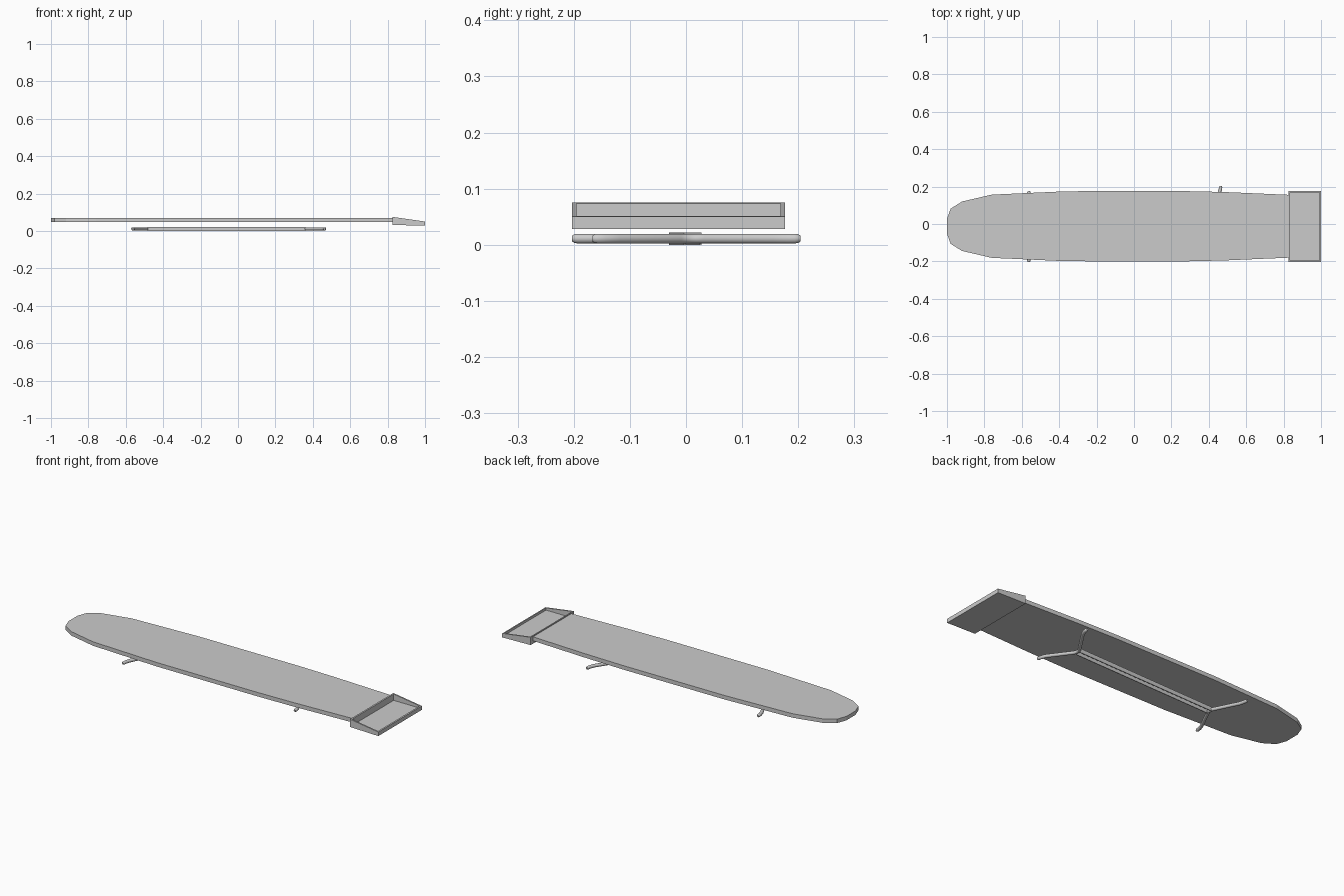
import bpy, bmesh, math
from mathutils import Vector

if "Cube" in bpy.data.objects:
    bpy.data.objects.remove(bpy.data.objects["Cube"])

CY = -0.012   # board centre line in y


def new_object(name, bm):
    bmesh.ops.recalc_face_normals(bm, faces=bm.faces)
    mesh = bpy.data.meshes.new(name)
    bm.to_mesh(mesh)
    bm.free()
    ob = bpy.data.objects.new(name, mesh)
    bpy.context.collection.objects.link(ob)
    return ob


def extrude_face(bm, points, offset):
    face = bm.faces.new([bm.verts.new(p) for p in points])
    res = bmesh.ops.extrude_face_region(bm, geom=[face])
    # keep the starting face as the opposite cap
    moved = [g for g in res["geom"] if isinstance(g, bmesh.types.BMVert)]
    bmesh.ops.translate(bm, verts=moved, vec=offset)
    caps = [g for g in res["geom"] if isinstance(g, bmesh.types.BMFace)]
    return caps[0]


# Board: half outline (x, half width) mirrored about the centre line
half = [(-1.0, 0.04), (-0.98, 0.094), (-0.92, 0.132), (-0.76, 0.169),
        (-0.36, 0.187), (0.26, 0.188), (0.48, 0.183), (0.828, 0.168)]
outline = [(x, CY + w, 0.048) for x, w in half]
outline += [(x, CY - w, 0.048) for x, w in reversed(half)]
bm = bmesh.new()
extrude_face(bm, outline, (0, 0, 0.022))
new_object("board", bm)

# End tray: wedge with a recessed top
bm = bmesh.new()
wedge = [(0.826, -0.203, 0.032), (1.0, -0.203, 0.028),
         (1.0, -0.203, 0.05), (0.826, -0.203, 0.075)]
extrude_face(bm, wedge, (0, 0.379, 0))
bmesh.ops.recalc_face_normals(bm, faces=bm.faces)
top = max(bm.faces, key=lambda f: f.normal.z)
bmesh.ops.inset_region(bm, faces=[top], thickness=0.011)
pocket = bmesh.ops.extrude_face_region(bm, geom=[top])
bmesh.ops.delete(bm, geom=[top], context='FACES')
for v in pocket["geom"]:
    if isinstance(v, bmesh.types.BMVert):
        v.co.z = 0.039
new_object("end_tray", bm)


# Forked feet: bent round tubes with softened ends
def foot(name, node, ends):
    cu = bpy.data.curves.new(name, 'CURVE')
    cu.dimensions = '3D'
    cu.bevel_depth = 0.009
    cu.bevel_resolution = 3
    cu.use_fill_caps = True
    nx, ny = node
    path = []
    for i, (ex, ey) in enumerate(ends):
        s = 1 if ey > ny else -1
        dx = ex - nx
        side = [(ex, ey, 0.6), (ex, ey - s * 0.004, 0.9), (ex, ey - s * 0.01, 1),
                (ex - 0.02 * dx, ey - s * 0.022, 1), (ex - 0.1 * dx, ey - s * 0.045, 1),
                (nx + 0.12 * dx, ny + s * 0.025, 1), (nx + 0.03 * dx, ny + s * 0.01, 1)]
        path += side if i == 0 else side[::-1]
    sp = cu.splines.new('POLY')
    sp.points.add(len(path) - 1)
    for p, (x, y, r) in zip(sp.points, path):
        p.co = (x, y, 0.011, 1)
        p.radius = r
    ob = bpy.data.objects.new(name, cu)
    bpy.context.collection.objects.link(ob)
    bpy.ops.object.select_all(action='DESELECT')
    ob.select_set(True)
    bpy.context.view_layer.objects.active = ob
    bpy.ops.object.convert(target='MESH')
    bpy.ops.object.shade_smooth_by_angle(angle=math.radians(40))


front_node, rear_node = (0.36, 0.012), (-0.485, -0.014)
foot("tray_end_foot", front_node, [(0.463, 0.204), (0.463, -0.167)])
foot("nose_end_foot", rear_node, [(-0.562, 0.176), (-0.562, -0.203)])

# Centre beam: channel open underneath, joining the two feet
a, b = Vector((*rear_node, 0)), Vector((*front_node, 0))
w, t, h = 0.016, 0.004, 0.022
section = [(-w, 0), (-w + t, 0), (-w + t, h - t), (w - t, h - t),
           (w - t, 0), (w, 0), (w, h), (-w, h)]
bm = bmesh.new()
extrude_face(bm, [a + Vector((0, y, z)) for y, z in section], b - a)
new_object("centre_beam", bm)
